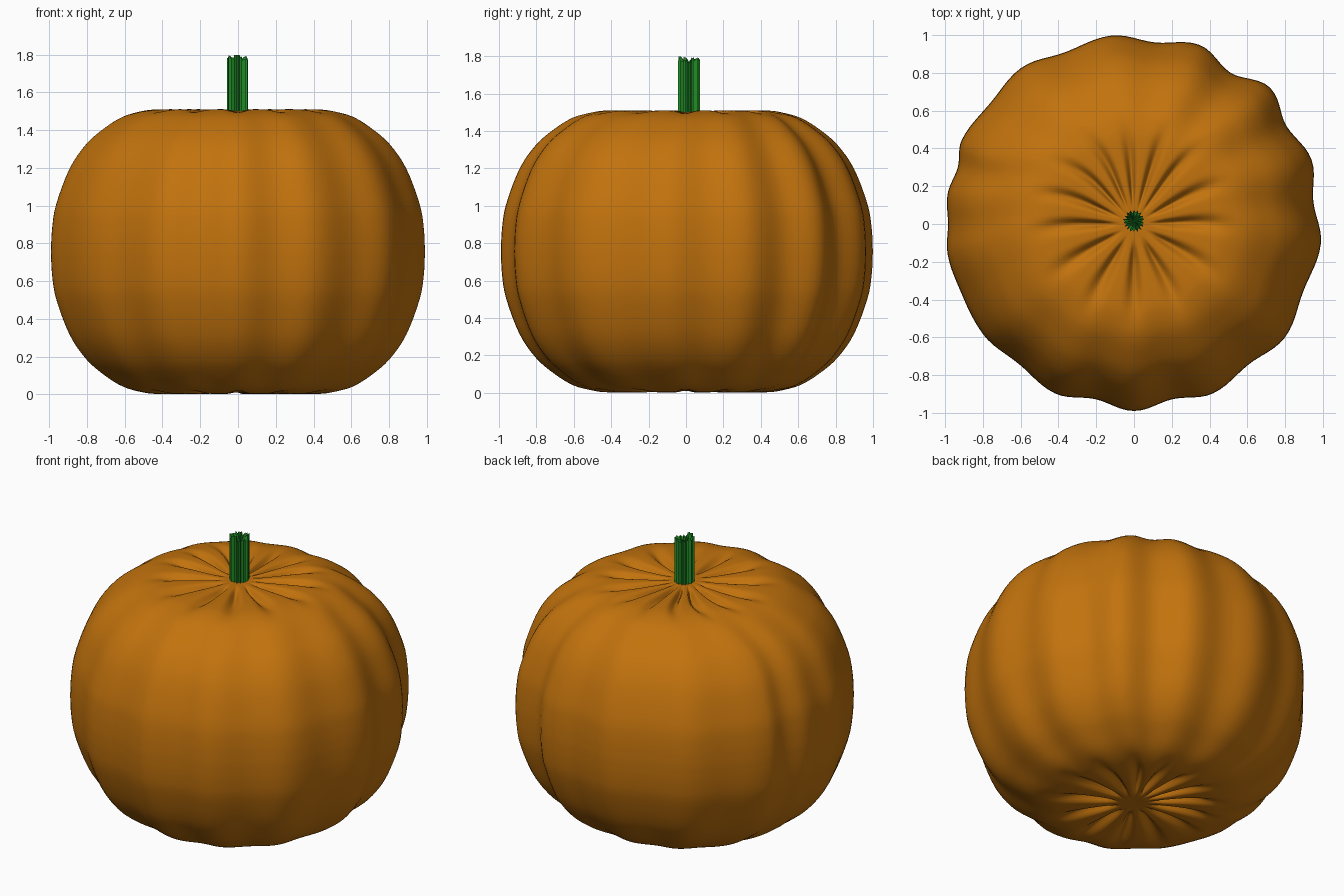
import bpy, bmesh, math, random
from mathutils import Vector

if "Cube" in bpy.data.objects:
    bpy.data.objects.remove(bpy.data.objects["Cube"])

random.seed(4)


def material(name, rgb):
    m = bpy.data.materials.new(name)
    m.diffuse_color = (*rgb, 1)
    m.use_nodes = True
    m.node_tree.nodes["Principled BSDF"].inputs["Base Color"].default_value = m.diffuse_color
    return m


def add_object(name, bm, mat):
    bmesh.ops.recalc_face_normals(bm, faces=bm.faces[:])
    mesh = bpy.data.meshes.new(name)
    bm.to_mesh(mesh)
    bm.free()
    mesh.materials.append(mat)
    ob = bpy.data.objects.new(name, mesh)
    bpy.context.collection.objects.link(ob)
    return ob


def smoothstep(a, b, x):
    t = min(1, max(0, (x - a) / (b - a)))
    return t * t * (3 - 2 * t)


def catmull(pts, steps):
    pts = [Vector(p) for p in pts]
    ext = [2 * pts[0] - pts[1]] + pts + [2 * pts[-1] - pts[-2]]
    out = []
    for i in range(1, len(ext) - 2):
        a, b, c, d = ext[i - 1:i + 3]
        for k in range(steps):
            t = k / steps
            out.append(0.5 * (2 * b + (c - a) * t + (2 * a - 5 * b + 4 * c - d) * t * t
                              + (3 * b - a - 3 * c + d) * t ** 3))
    return out + [pts[-1]]


orange = material("pumpkin orange", (0.54, 0.17, 0.004))
green = material("stem green", (0.015, 0.27, 0.02))

# Pumpkin ribs: angle at the waist, angle near the poles, ridge radius, radius of following valley
RIBS = [(-90, -90, .99, .95), (-65, -60, .99, .96), (-37, -29, 1.0, .965), (-6, 2, .995, .957),
        (20, 28, 1.0, .96), (45, 54, 1.02, .95), (70, 73, 1.01, .968), (97, 93, 1.005, .98),
        (126, 113, 1.02, .995), (154, 133, 1.015, .98), (171, 156, 1.0, .985),
        (189, 180, 1.0, .985), (216, 210, .99, .96), (245, 240, .99, .95)]
# Half profile from the waist to the pole: radius, height from the middle
PROFILE = [(1, 0), (.994, .12), (.972, .25), (.90, .44), (.81, .57), (.71, .655), (.61, .715),
           (.50, .747), (.40, .754), (.27, .752), (.13, .747), (.02, .744)]
half = catmull(PROFILE, 4)
rings = [(p.x, -p.y) for p in reversed(half)] + [(p.x, p.y) for p in half[1:]]

MID, SUB = 0.756, 12
bm = bmesh.new()
grid = []
for r, h in rings:
    row = []
    waist = smoothstep(.25, .9, r)
    lobes = smoothstep(.3, .7, r)
    pinch = smoothstep(.08, .2, r) * (1 - smoothstep(.27, .6, r))
    for i, (a0, g0, ridge0, valley) in enumerate(RIBS):
        a1, g1, ridge1, _ = RIBS[(i + 1) % len(RIBS)]
        if i == len(RIBS) - 1:
            a1, g1 = a1 + 360, g1 + 360
        for k in range(SUB):
            t = k / SUB
            # rib radius rises to a ridge at both ends of the span
            c = 0.5 + 0.5 * math.cos(2 * math.pi * t)
            ridge = ridge0 if t < .5 else ridge1
            scale = 1 + (valley + (ridge - valley) * c - 1) * lobes
            ang = math.radians((g0 + (g1 - g0) * t) * (1 - waist) + (a0 + (a1 - a0) * t) * waist)
            # pinched creases around the poles
            z = h - math.copysign(.042 * pinch * c ** 3, h)
            row.append(bm.verts.new((r * scale * math.cos(ang), r * scale * math.sin(ang), MID + z)))
    grid.append(row)
n = len(grid[0])
for lo, hi in zip(grid, grid[1:]):
    for k in range(n):
        bm.faces.new((lo[k], lo[(k + 1) % n], hi[(k + 1) % n], hi[k]))
bm.faces.new(grid[0])
bm.faces.new(grid[-1])
body = add_object("pumpkin_body", bm, orange)
for p in body.data.polygons:
    p.use_smooth = True

# Stem: fluted stalk with a ragged rim and a sunken end
bm = bmesh.new()
N = 36
base, rim, inner = [], [], []
for k in range(N):
    a = 2 * math.pi * k / N
    r = (.058 if k % 2 else .043) + random.uniform(-.005, .005)
    x, y = math.cos(a), math.sin(a)
    base.append(bm.verts.new((r * x, .015 + r * y, 1.49)))
    rim.append(bm.verts.new((r * x, .015 + r * y, random.uniform(1.765, 1.8))))
    inner.append(bm.verts.new((.6 * r * x, .015 + .6 * r * y, random.uniform(1.74, 1.79))))
for lo, hi in ((base, rim), (rim, inner)):
    for k in range(N):
        j = (k + 1) % N
        bm.faces.new((lo[k], lo[j], hi[j], hi[k]))
tip = bm.verts.new((0, .015, 1.74))
for k in range(N):
    bm.faces.new((inner[k], inner[(k + 1) % N], tip))
bm.faces.new(base)
add_object("stem", bm, green)
